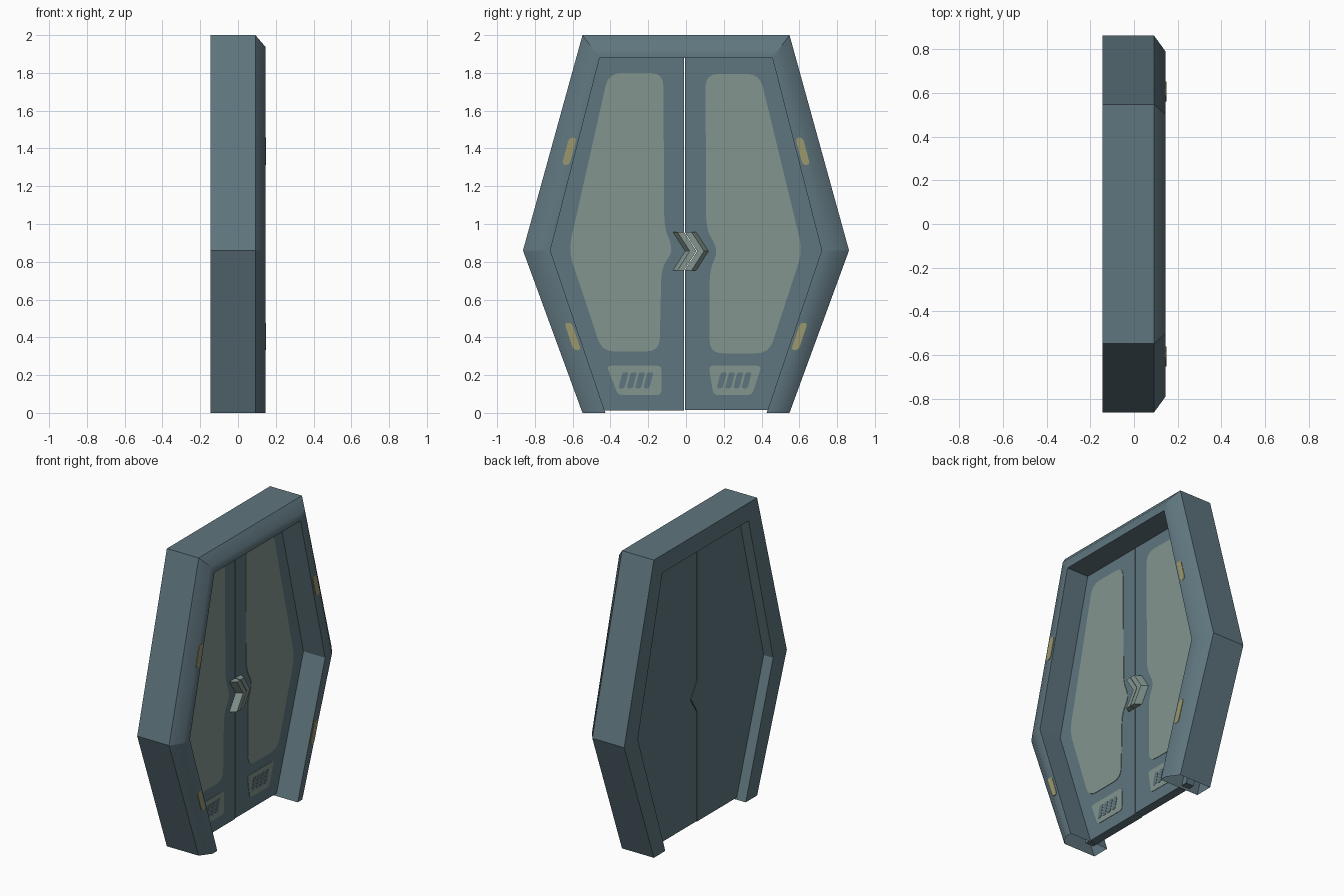
import bpy, bmesh, math
from mathutils import Vector

if "Cube" in bpy.data.objects:
    bpy.data.objects.remove(bpy.data.objects["Cube"])


def material(name, rgb):
    m = bpy.data.materials.new(name)
    m.diffuse_color = (*rgb, 1)
    m.use_nodes = True
    m.node_tree.nodes["Principled BSDF"].inputs["Base Color"].default_value = m.diffuse_color
    return m


STEEL = material("blue grey steel", (0.115, 0.18, 0.21))
PANEL = material("pale green grey", (0.225, 0.30, 0.27))
LAMP = material("dull yellow", (0.33, 0.31, 0.155))

DOOR_BACK, DOOR_FRONT = -0.075, -0.016


def finish(bm, name, mat):
    bmesh.ops.recalc_face_normals(bm, faces=bm.faces[:])
    me = bpy.data.meshes.new(name)
    bm.to_mesh(me)
    bm.free()
    me.materials.append(mat)
    ob = bpy.data.objects.new(name, me)
    bpy.context.collection.objects.link(ob)
    return ob


def rounded(pts, r, steps=4):
    """Round the corners of a closed (y, z) outline."""
    out = []
    for i, p in enumerate(pts):
        p = Vector(p)
        a, b = Vector(pts[i - 1]) - p, Vector(pts[(i + 1) % len(pts)]) - p
        a = p + a.normalized() * min(r, a.length * 0.45)
        b = p + b.normalized() * min(r, b.length * 0.45)
        for k in range(steps + 1):
            t = k / steps
            out.append((1 - t) ** 2 * a + 2 * t * (1 - t) * p + t * t * b)
    return out


def prism(name, pts, x0, x1, mat):
    """Extrude a (y, z) outline along x."""
    bm = bmesh.new()
    rows = [[bm.verts.new((x, p[0], p[1])) for p in pts] for x in (x0, x1)]
    n = len(pts)
    for row in rows:
        bm.faces.new(row)
    for i in range(n):
        j = (i + 1) % n
        bm.faces.new((rows[0][i], rows[0][j], rows[1][j], rows[1][i]))
    return finish(bm, name, mat)


def sweep(name, rows, mat, smooth_row=None, capped=False):
    """Join parallel paths of 3D points into a tube; one path may stay smooth."""
    bm = bmesh.new()
    vs = [[bm.verts.new(p) for p in row] for row in rows]
    n = len(vs)
    for k in range(n):
        a, b = vs[k], vs[(k + 1) % n]
        for i in range(len(a) - 1):
            bm.faces.new((a[i], a[i + 1], b[i + 1], b[i]))
    if capped:
        bm.faces.new([r[0] for r in vs])
        bm.faces.new([r[-1] for r in vs])
    if smooth_row is not None:
        soft = set(vs[smooth_row])
        for f in bm.faces:
            f.smooth = True
        for e in bm.edges:
            e.smooth = e.verts[0] in soft and e.verts[1] in soft
    return finish(bm, name, mat)


# Door frame: a six-sided arch, open underneath, with a chamfered front
def arch(x, bottom, mid, top, height):
    half = [(x, bottom, 0), (x, mid, 0.86), (x, top, height)]
    return half + [(x, -y, z) for x, y, z in reversed(half)]


sweep("door_frame", [
    arch(-0.145, 0.548, 0.863, 0.548, 2.0),
    arch(0.092, 0.548, 0.863, 0.548, 2.0),
    arch(0.145, 0.475, 0.79, 0.502, 1.938),
    arch(0.145, 0.427, 0.718, 0.457, 1.88),
    arch(-0.145, 0.427, 0.718, 0.457, 1.88),
], STEEL, smooth_row=2)

# Sliding doors, interlocking at an arrow-shaped notch in the seam
NOTCH = [(0, 0.755), (0.065, 0.856), (0, 0.957)]
for side, name, gap, z0 in ((-1, "left_door", -0.010, 0.012), (1, "right_door", -0.004, 0.016)):
    outline = [(gap, z0)] + [(y + gap, z) for y, z in NOTCH] + [(gap, 1.92)]
    outline += [(side * y, z) for y, z in ((0.49, 1.92), (0.765, 0.86), (0.475, z0))]
    prism(name, outline, DOOR_BACK, DOOR_FRONT, STEEL)

# Large painted door panels
LEFT = [(-0.12, 1.80), (-0.115, 0.98), (-0.065, 0.86), (-0.13, 0.77),
        (-0.14, 0.325), (-0.445, 0.325), (-0.622, 0.86), (-0.41, 1.80)]
RIGHT = [(0.103, 1.795), (0.107, 0.97), (0.172, 0.86), (0.125, 0.755),
         (0.125, 0.315), (0.44, 0.315), (0.617, 0.86), (0.39, 1.795)]
for name, pts in (("left_panel", LEFT), ("right_panel", RIGHT)):
    prism(name, rounded(pts, 0.07), DOOR_FRONT - 0.002, DOOR_FRONT + 0.003, PANEL)

# Small kick plates with worn slanted scuffs
PLATES = {
    "left": [(-0.42, 0.25), (-0.13, 0.25), (-0.13, 0.095), (-0.36, 0.095)],
    "right": [(0.12, 0.25), (0.40, 0.25), (0.35, 0.095), (0.145, 0.095)],
}
for name, pts in PLATES.items():
    prism(name + "_kick_plate", rounded(pts, 0.025), DOOR_FRONT - 0.002, DOOR_FRONT + 0.003, PANEL)
    start = -0.34 if name == "left" else 0.18
    for i in range(4):
        y = start + i * 0.044
        scuff = [(y - 0.018, 0.13), (y + 0.014, 0.13), (y + 0.036, 0.215), (y + 0.004, 0.215)]
        prism(f"{name}_scuff_{i}", rounded(scuff, 0.012), DOOR_FRONT, DOOR_FRONT + 0.005, STEEL)


# Arrow handle in two halves, one per door, each chamfered on its outer side
def chevron(x, y):
    return [(x, y + dy, z) for dy, z in NOTCH]


H = DOOR_FRONT + 0.04
for name, base, top, seam in (("left_handle", -0.070, -0.045, -0.010),
                              ("right_handle", 0.055, 0.030, -0.006)):
    sweep(name, [chevron(DOOR_FRONT - 0.002, base), chevron(H, top),
                 chevron(H, seam), chevron(DOOR_FRONT - 0.002, seam)], PANEL, capped=True)

# Yellow marker lamps on the frame front
for name, y, z, top, bottom in (("upper", 0.618, 1.385, -0.019, 0.019),
                                ("lower", 0.600, 0.405, 0.024, -0.024)):
    for side, label in ((-1, "left"), (1, "right")):
        pts = [(side * (y + s + d), z + h) for s, d, h in (
            (-0.020, bottom, -0.072), (0.020, bottom, -0.072),
            (0.020, top, 0.072), (-0.020, top, 0.072))]
        prism(f"{label}_{name}_lamp", rounded(pts, 0.025), 0.143, 0.148, LAMP)
